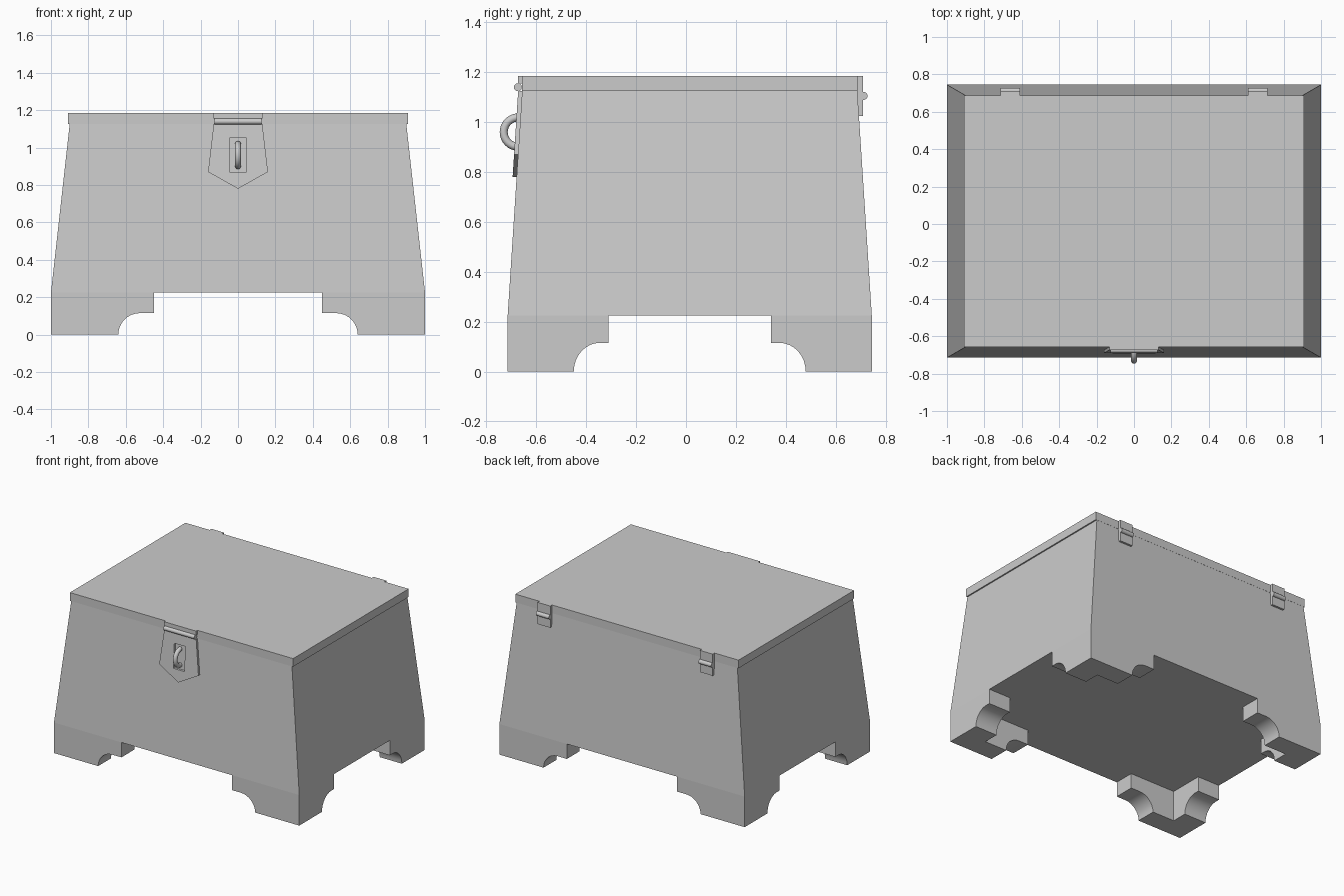
import bpy, bmesh, math
from mathutils import Vector

if "Cube" in bpy.data.objects:
    bpy.data.objects.remove(bpy.data.objects["Cube"], do_unlink=True)

grey = bpy.data.materials.new("plain grey")
grey.use_nodes = True
grey.diffuse_color = (0.6, 0.6, 0.6, 1)
grey.node_tree.nodes["Principled BSDF"].inputs["Base Color"].default_value = (0.6, 0.6, 0.6, 1)

CY = 0.015                 # middle of the chest in depth
HX, HY = 1.0, 0.73         # half sizes at the base
TX, TY = 0.9, 0.672        # half sizes under the lid
FLOOR, RIM, TOP = 0.225, 1.125, 1.185


def finish(name, bm, smooth=False):
    bmesh.ops.recalc_face_normals(bm, faces=bm.faces)
    mesh = bpy.data.meshes.new(name)
    bm.to_mesh(mesh)
    bm.free()
    mesh.materials.append(grey)
    obj = bpy.data.objects.new(name, mesh)
    bpy.context.collection.objects.link(obj)
    if smooth:
        bpy.ops.object.select_all(action="DESELECT")
        obj.select_set(True)
        bpy.context.view_layer.objects.active = obj
        bpy.ops.object.shade_smooth_by_angle(angle=math.radians(40))
    return obj


def bridge(bm, a, b):
    """Solid between two matching outlines."""
    va, vb = [[bm.verts.new(p) for p in ring] for ring in (a, b)]
    bm.faces.new(va)
    bm.faces.new(vb)
    for i in range(len(a)):
        j = (i + 1) % len(a)
        bm.faces.new((va[i], va[j], vb[j], vb[i]))


def rect(hx, hy, z):
    return [(sx * hx, CY + sy * hy, z) for sx, sy in ((-1, -1), (1, -1), (1, 1), (-1, 1))]


def box(name, x, y, z):
    bm = bmesh.new()
    bridge(bm, *[[(x[0], y[0], h), (x[1], y[0], h), (x[1], y[1], h), (x[0], y[1], h)] for h in z])
    return finish(name, bm)


def pin(name, x, y, z, radius, length):
    bm = bmesh.new()
    rings = [[(x + s * length / 2, y + radius * math.cos(a), z + radius * math.sin(a))
              for a in [math.tau * k / 16 for k in range(16)]] for s in (-1, 1)]
    bridge(bm, *rings)
    return finish(name, bm, True)


# Tapered chest body and lid
bm = bmesh.new()
bridge(bm, rect(HX, HY, FLOOR), rect(TX, TY, RIM))
finish("body", bm)
bm = bmesh.new()
bridge(bm, rect(0.91, 0.673, RIM), rect(0.91, 0.673, TOP))
finish("lid", bm)


# Bracket feet: two profiled panels meeting at each corner
def bracket(start, foot, block, r):
    arc = [(foot + r - r * math.cos(a), 0.115 * math.sin(a))
           for a in [math.pi / 2 * k / 8 for k in range(9)]]
    return [(start, 0)] + arc + [(block, 0.115), (block, FLOOR), (start, FLOOR)]


WX, WY = 0.18, 0.15        # panel thickness
for sx, side in ((-1, "right"), (1, "left")):
    for sy, end in ((-1, "front"), (1, "back")):
        bm = bmesh.new()
        bridge(bm, *[[(sx * (HX - d), CY + sy * (HY - t), z)
                      for d, z in bracket(0, 0.36, 0.55, 0.115)] for t in (0, WY)])
        bridge(bm, *[[(sx * (HX - t), CY + sy * (HY - d), z)
                      for d, z in bracket(WY, 0.265, 0.405, 0.105)] for t in (0, WX)])
        finish(f"{end}_{side}_foot", bm, True)


# Hasp plate lying on the sloping front, with a slot
def front_y(z):
    return CY - TY - (RIM - z) * (HY - TY) / (RIM - FLOOR)


def hasp_outline(offset):
    points = [(0.13, RIM), (0.16, 0.87), (0, 0.78), (-0.16, 0.87), (-0.13, RIM)]
    return [(x, front_y(z) - offset, z) for x, z in points]


def slot_outline(offset):
    return [(x, front_y(z) - offset, z)
            for x, z in ((0.045, 1.05), (0.045, 0.87), (0, 0.87), (-0.045, 0.87), (-0.045, 1.05))]


bm = bmesh.new()
rings = [[bm.verts.new(p) for p in ring] for ring in
         (hasp_outline(0), hasp_outline(0.016), slot_outline(0.016), slot_outline(0))]
for k in range(4):
    a, b = rings[k], rings[(k + 1) % 4]
    for i in range(5):
        j = (i + 1) % 5
        bm.faces.new((a[i], a[j], b[j], b[i]))
finish("hasp_plate", bm)

front = CY - 0.673
box("hasp_strap", (-0.13, 0.13), (front - 0.016, front + 0.01), (1.155, TOP))
pin("hasp_pin", 0, front - 0.016, 1.14, 0.016, 0.25)

# Half ring staple through the slot
bm = bmesh.new()
sections = []
for k in range(17):
    a = math.pi * (0.5 + k / 16)
    out = Vector((0, math.cos(a), math.sin(a)))
    center = Vector((0, -0.672, 0.96)) + out * 0.059
    sections.append([bm.verts.new(center + 0.016 * (out * math.cos(b) + Vector((math.sin(b), 0, 0))))
                     for b in [math.tau * n / 12 for n in range(12)]])
for a, b in zip(sections, sections[1:]):
    for i in range(12):
        j = (i + 1) % 12
        bm.faces.new((a[i], a[j], b[j], b[i]))
bm.faces.new(sections[0])
bm.faces.new(sections[-1])
finish("staple", bm, True)

# Back hinges
back = CY + 0.673
for s, side in ((-1, "right"), (1, "left")):
    x = s * 0.662
    box(f"{side}_hinge_plate", (x - 0.052, x + 0.052), (back - 0.01, back + 0.021), (1.025, TOP))
    pin(f"{side}_hinge_pin", x, back + 0.024, 1.105, 0.016, 0.104)
